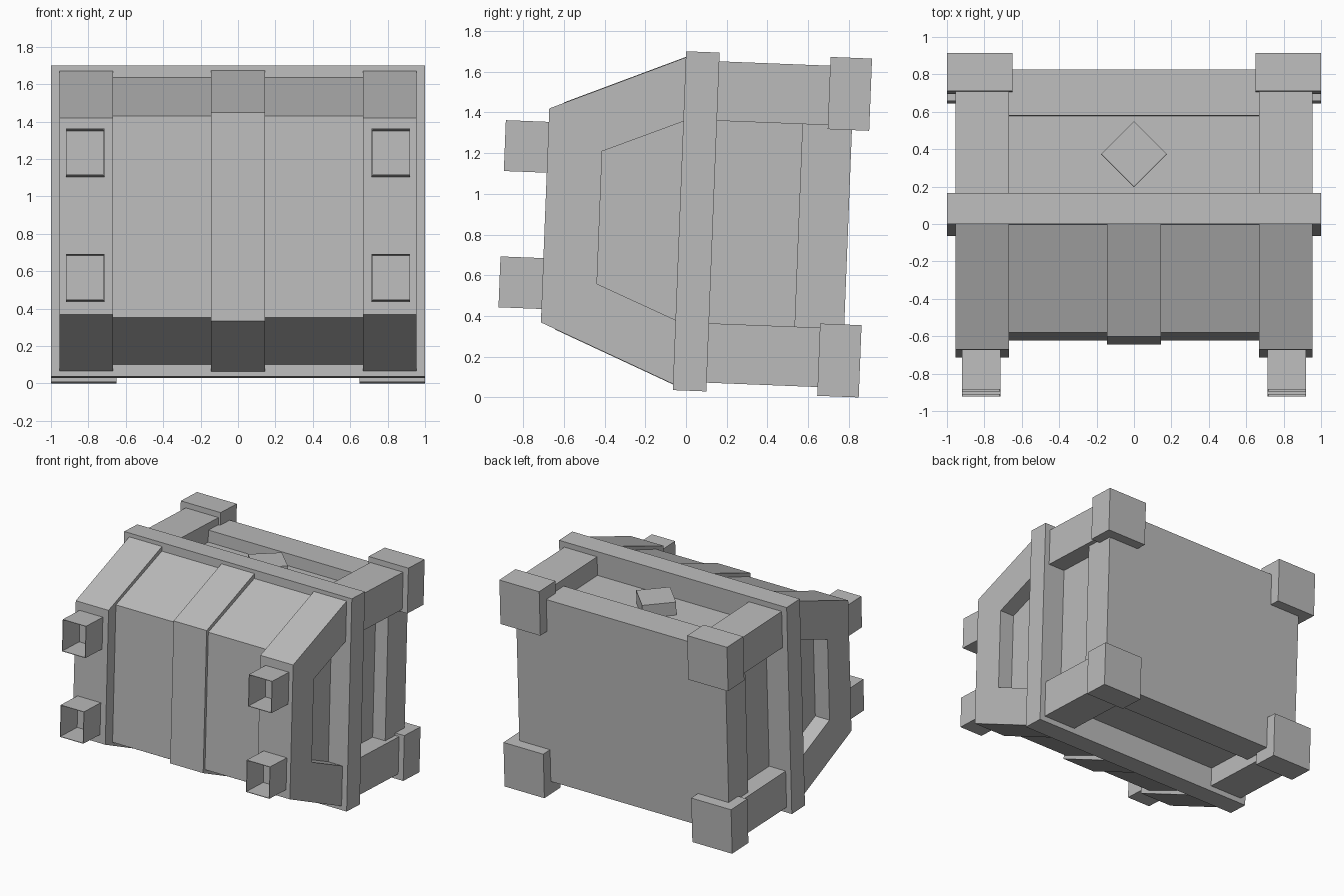
import bpy, bmesh, math
from mathutils import Matrix

if "Cube" in bpy.data.objects:
    bpy.data.objects.remove(bpy.data.objects["Cube"])

# The chest is modelled square, then leaned slightly about x
LEAN = Matrix.Translation((0, 0.05, 0.865)) @ Matrix.Rotation(-math.radians(2.25), 4, 'X')

grey = bpy.data.materials.new("light_grey")
grey.diffuse_color = (0.5, 0.5, 0.5, 1)
grey.use_nodes = True
grey.node_tree.nodes["Principled BSDF"].inputs["Base Color"].default_value = grey.diffuse_color


def finish(name, bm, normals=True):
    if normals:
        bmesh.ops.recalc_face_normals(bm, faces=bm.faces)
    bm.transform(LEAN)
    me = bpy.data.meshes.new(name)
    bm.to_mesh(me)
    bm.free()
    me.materials.append(grey)
    ob = bpy.data.objects.new(name, me)
    bpy.context.collection.objects.link(ob)
    return ob


def box(name, x0, x1, y0, y1, z0, z1, turn=0):
    bm = bmesh.new()
    bmesh.ops.create_cube(bm, size=1)
    bm.transform(Matrix.Translation(((x0 + x1) / 2, (y0 + y1) / 2, (z0 + z1) / 2))
                 @ Matrix.Rotation(turn, 4, 'Z')
                 @ Matrix.Diagonal((x1 - x0, y1 - y0, z1 - z0, 1)))
    return finish(name, bm)


def prism(name, profile, x0, x1):
    """Extrude a (y, z) profile from x0 to x1."""
    bm = bmesh.new()
    face = bm.faces.new([bm.verts.new((x0, y, z)) for y, z in profile])
    ext = bmesh.ops.extrude_face_region(bm, geom=[face])
    for v in ext["geom"]:
        if isinstance(v, bmesh.types.BMVert):
            v.co.x = x1
    return finish(name, bm)


def sym(points):
    """Mirror a half profile from top to bottom."""
    return points + [(y, -z) for y, z in reversed(points)]


def span(s, a, b):
    return sorted((s * a, s * b))


# Central collar between the lid and the base
box("collar", -1, 1, -0.0825, 0.0825, -0.833, 0.833)

# Base: recessed core with a raised rim at the closed end
box("base_core", -0.81, 0.81, 0.0, 0.6, -0.64, 0.64)
box("base_rim", -0.92, 0.92, 0.503, 0.747, -0.734, 0.734)

# Lid: recessed panel and centre strap
prism("lid_panel", sym([(0, 0.80), (-0.651, 0.538)]), -0.70, 0.70)
prism("lid_centre_strap", sym([(-0.04, 0.823), (-0.673, 0.558)]), -0.145, 0.145)

outer = [(-0.0825, 0.803), (-0.743, 0.526)]
inner = [(-0.0825, 0.488), (-0.475, 0.326)]
frame = sym(outer) + list(reversed(sym(inner)))

for s, side in ((-1, "left"), (1, "right")):
    # Lid end: solid cheek with a raised frame around a side recess
    prism(f"lid_cheek_{side}", sym(outer), *span(s, 0.667, 0.83))
    prism(f"lid_side_frame_{side}", frame, *span(s, 0.83, 0.955))
    for t, level in ((-1, "lower"), (1, "upper")):
        # Base edge rails and corner blocks
        box(f"base_rail_{level}_{side}", *span(s, 0.667, 0.955), 0.07, 0.66, *span(t, 0.498, 0.79))
        box(f"corner_block_{level}_{side}", *span(s, 0.65, 1.0), 0.628, 0.832, *span(t, 0.478, 0.833))
        # Open square tubes on the lid
        bm = bmesh.new()
        xs, zs = span(s, 0.715, 0.92), span(t, 0.21, 0.46)
        ring = [(xs[0], zs[0]), (xs[1], zs[0]), (xs[1], zs[1]), (xs[0], zs[1])]
        front = [bm.verts.new((x, -0.954, z)) for x, z in ring]
        back = [bm.verts.new((x, -0.743, z)) for x, z in ring]
        for i in range(4):
            j = (i + 1) % 4
            bm.faces.new((front[i], front[j], back[j], back[i]))
        ob = finish(f"square_tube_{level}_{side}", bm)
        wall = ob.modifiers.new("wall", 'SOLIDIFY')
        wall.thickness = 0.006

# Diamond block on the upper base panel
box("diamond_block", -0.124, 0.124, 0.172, 0.42, 0.63, 0.745, math.pi / 4)
